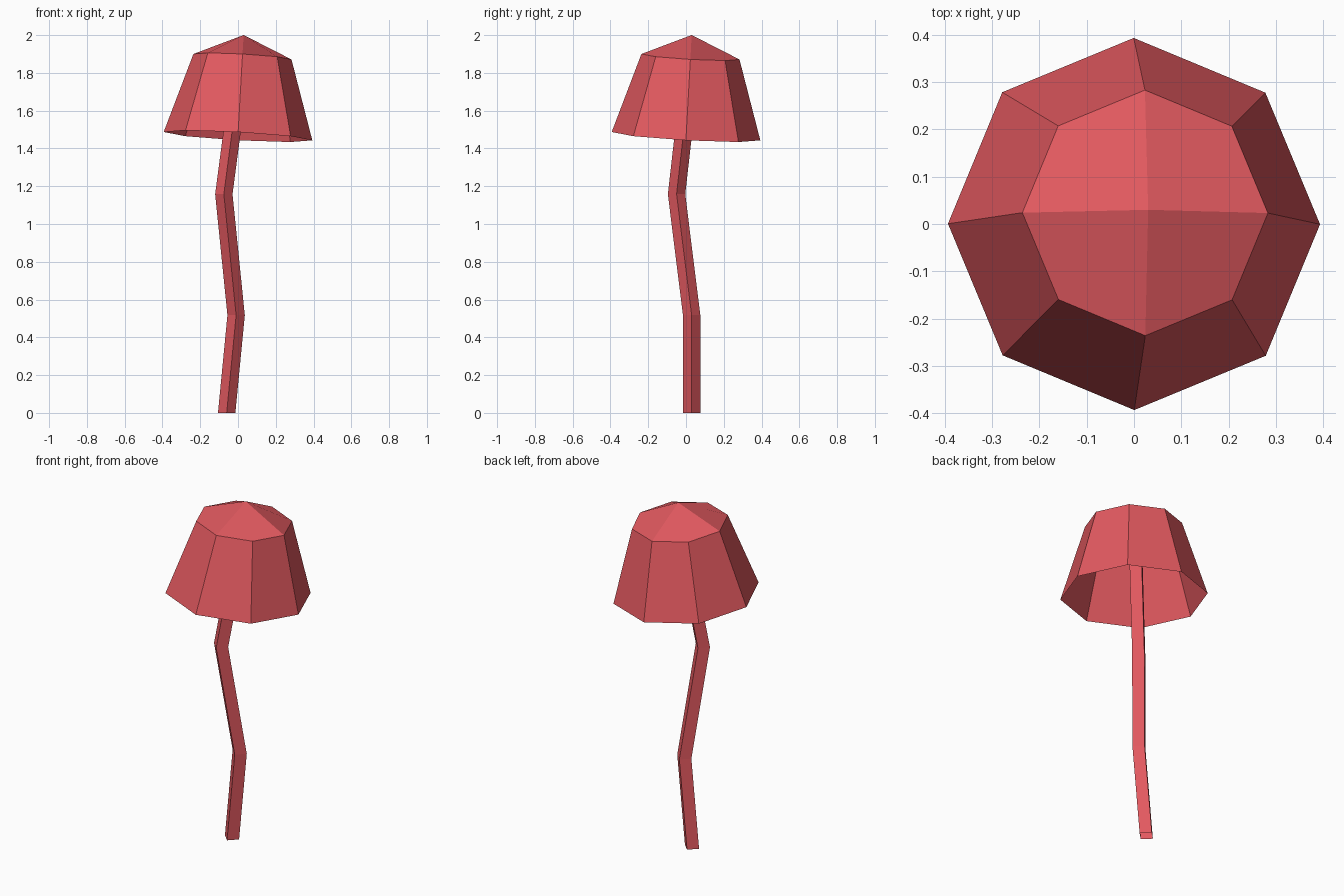
import bpy, math
from mathutils import Vector

if "Cube" in bpy.data.objects:
    bpy.data.objects.remove(bpy.data.objects["Cube"])

red = bpy.data.materials.new("coral red")
red.diffuse_color = (0.76, 0.10, 0.116, 1)
red.use_nodes = True
red.node_tree.nodes["Principled BSDF"].inputs["Base Color"].default_value = red.diffuse_color


def ring(centre, radius, sides):
    return [Vector(centre) + Vector((radius * math.cos(2 * math.pi * i / sides),
                                     radius * math.sin(2 * math.pi * i / sides), 0))
            for i in range(sides)]


def walls(rings, sides):
    return [(r * sides + i, r * sides + (i + 1) % sides,
             (r + 1) * sides + (i + 1) % sides, (r + 1) * sides + i)
            for r in range(rings - 1) for i in range(sides)]


def add_object(name, verts, faces):
    mesh = bpy.data.meshes.new(name)
    mesh.from_pydata(verts, [], faces)
    mesh.materials.append(red)
    obj = bpy.data.objects.new(name, mesh)
    bpy.context.collection.objects.link(obj)
    return obj


# Crooked four-sided stem, open at the ends, reaching up inside the cap
path = [(-0.06, 0.03, 0), (-0.01, 0.03, 0.517), (-0.075, -0.05, 1.158), (0.02, 0.032, 1.88)]
stem_verts = [v for p in path for v in ring(p, 0.046, 4)]
add_object("stem", stem_verts, walls(len(path), 4))

# Hollow eight-sided cap, with a shallow peak made of four folded quads
cap_verts = ring((0, 0, 0), 0.394, 8) + ring((0, 0, 0.422), 0.26, 8) + [Vector((0, 0, 0.537))]
cap_faces = walls(2, 8)
cap_faces += [(16, 8 + i, 9 + i, 8 + (i + 2) % 8) for i in range(0, 8, 2)]

# The cap leans slightly to the back right
lean = Vector((0, 0, 1)).rotation_difference(Vector((0.056, 0.056, 1)))
cap_verts = [lean @ v + Vector((0, 0, 1.465)) for v in cap_verts]
add_object("cap", cap_verts, cap_faces)
